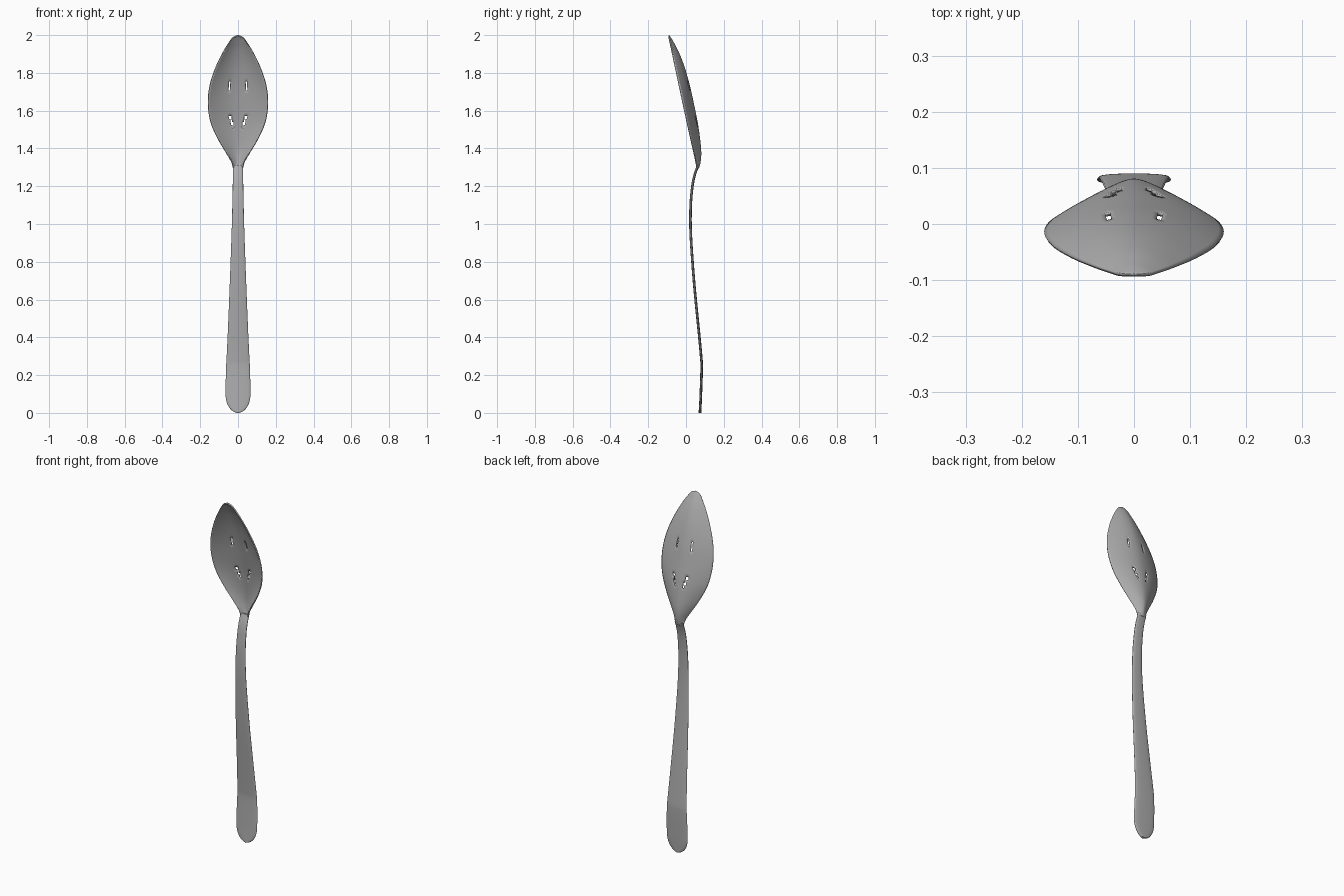
import bpy
import bmesh
import math
from mathutils import Vector

if "Cube" in bpy.data.objects:
    bpy.data.objects.remove(bpy.data.objects["Cube"], do_unlink=True)

steel = bpy.data.materials.new("brushed steel grey")
steel.use_nodes = True
grey = (0.42, 0.42, 0.42, 1)
steel.diffuse_color = grey
steel.node_tree.nodes["Principled BSDF"].inputs["Base Color"].default_value = grey


def spline(points, steps):
    """Smooth curve through the given stations."""
    p = [Vector(q) for q in points]
    p = [2 * p[0] - p[1]] + p + [2 * p[-1] - p[-2]]
    out = []
    for i in range(1, len(p) - 2):
        a, b, c, d = p[i - 1:i + 3]
        for s in range(steps):
            t = s / steps
            out.append(b + (c - a) * t / 2 + (2 * a - 5 * b + 4 * c - d) * t * t / 2
                       + (3 * b - a - 3 * c + d) * t ** 3 / 2)
    return out + [p[-2]]


def loft(name, rows, closed=False, skip=None):
    """Skin a list of equal rows of points."""
    bm = bmesh.new()
    grid = [[bm.verts.new(co) for co in row] for row in rows]
    n = len(grid[0])
    for lower, upper in zip(grid, grid[1:]):
        for j in range(n if closed else n - 1):
            k = (j + 1) % n
            quad = (lower[j], lower[k], upper[k], upper[j])
            centre = sum((v.co for v in quad), Vector()) / 4
            if not (skip and skip(centre)):
                bm.faces.new(quad)
    if closed:
        bm.faces.new(grid[0])
        bm.faces.new(grid[-1])
    bmesh.ops.remove_doubles(bm, verts=bm.verts, dist=0.0002)
    bmesh.ops.recalc_face_normals(bm, faces=bm.faces)
    mesh = bpy.data.meshes.new(name)
    bm.to_mesh(mesh)
    bm.free()
    mesh.materials.append(steel)
    ob = bpy.data.objects.new(name, mesh)
    bpy.context.collection.objects.link(ob)
    return ob


def smooth(ob):
    bpy.ops.object.select_all(action="DESELECT")
    ob.select_set(True)
    bpy.context.view_layer.objects.active = ob
    bpy.ops.object.shade_smooth_by_angle(angle=math.radians(40))


# Bowl: stations of height, half width and back depth behind the rim plane
bowl_stations = [(1.295, 0.027, 0.008), (1.33, 0.037, 0.024), (1.38, 0.066, 0.038),
                 (1.45, 0.107, 0.047), (1.54, 0.146, 0.053), (1.64, 0.16, 0.054),
                 (1.74, 0.149, 0.053), (1.84, 0.115, 0.045), (1.92, 0.075, 0.03),
                 (1.97, 0.043, 0.014), (1.99, 0.026, 0.006), (2.0, 0.003, 0.001)]
columns = 36
bowl_rows = []
for z, half, depth in spline(bowl_stations, 6):
    rim = 0.06 - (z - 1.3) * 0.214
    row = []
    for j in range(columns + 1):
        t = 2 * j / columns - 1
        row.append((half * t, rim + depth * (1 - abs(t) ** 1.8), z))
    bowl_rows.append(row)


def slot(c):
    """Small openings either side of the middle of the bowl."""
    x = abs(c.x)
    lower = 1.51 < c.z < 1.57 and abs(x - 0.035 - (c.z - 1.54) * 0.3) < 0.006
    upper = 1.71 < c.z < 1.75 and abs(x - 0.046) < 0.006
    return lower or upper


bowl = loft("bowl", bowl_rows, skip=slot)
shell = bowl.modifiers.new("thickness", "SOLIDIFY")
shell.thickness = 0.007
# Keep the modelled surface as the outer back of the bowl
middle = min(bowl.data.polygons, key=lambda f: (f.center - Vector((0, 0.05, 1.64))).length)
shell.offset = -1 if middle.normal.y > 0 else 1
smooth(bowl)

# Handle: stations of height, half width and centre line
handle_stations = [(0.0, 0.004, 0.074), (0.006, 0.022, 0.074), (0.025, 0.044, 0.075),
                   (0.06, 0.061, 0.077), (0.11, 0.066, 0.079), (0.24, 0.063, 0.083),
                   (0.3, 0.06, 0.08), (0.45, 0.053, 0.066), (0.7, 0.043, 0.042),
                   (0.95, 0.034, 0.025), (1.1, 0.03, 0.025), (1.2, 0.028, 0.034),
                   (1.26, 0.027, 0.046), (1.31, 0.026, 0.064)]
sides = 24
handle_rows = []
for z, half, y in spline(handle_stations, 5):
    row = []
    for j in range(sides):
        a = math.tau * j / sides
        c, s = math.cos(a), math.sin(a)
        row.append((half * math.copysign(abs(c) ** 0.8, c),
                    y + 0.007 * math.copysign(abs(s) ** 0.8, s), z))
    handle_rows.append(row)
smooth(loft("handle", handle_rows, closed=True))
